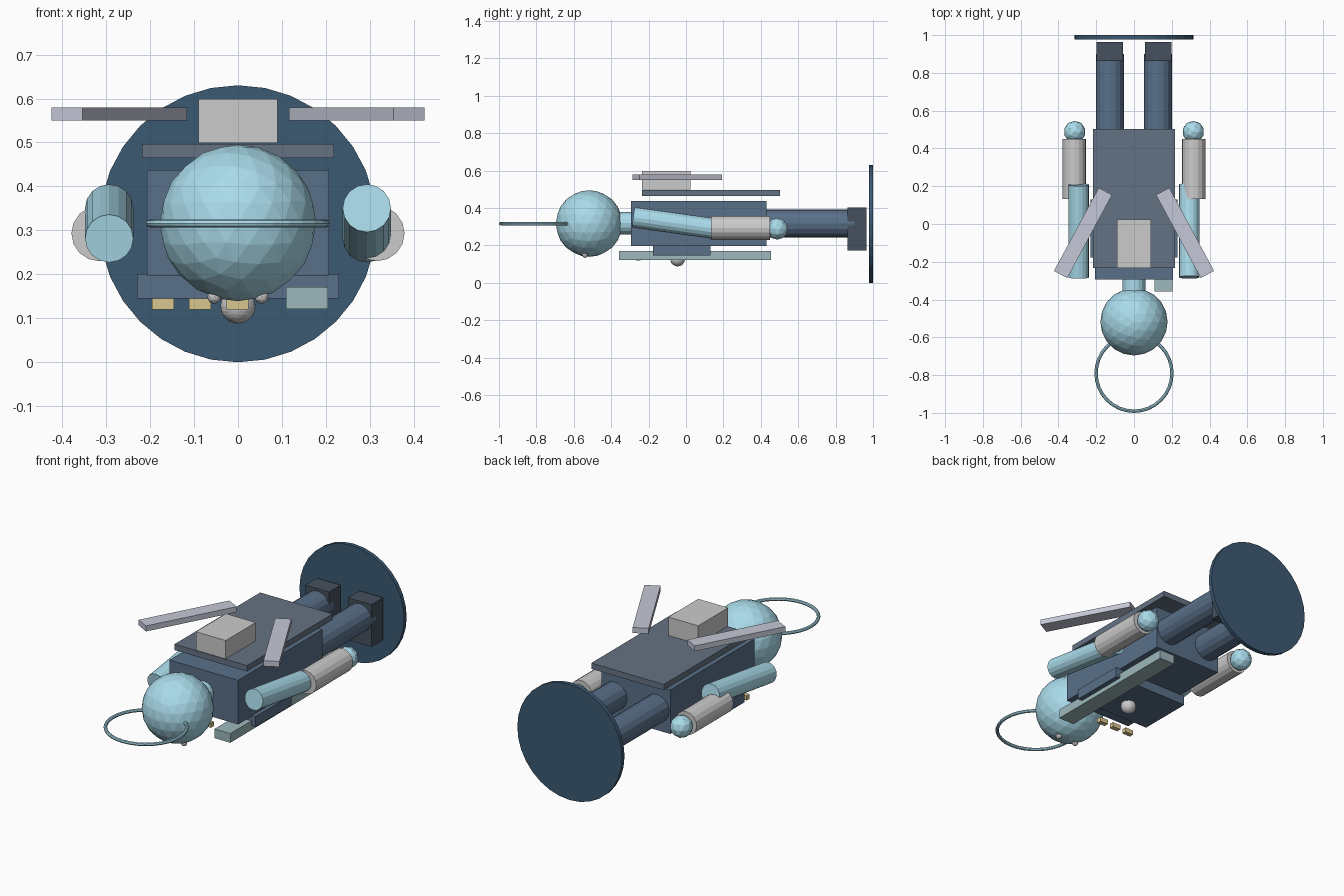
import bpy
from math import radians, pi

if "Cube" in bpy.data.objects:
    bpy.data.objects.remove(bpy.data.objects["Cube"])


def mat(name, rgb):
    m = bpy.data.materials.new(name)
    m.diffuse_color = (*rgb, 1)
    m.use_nodes = True
    m.node_tree.nodes["Principled BSDF"].inputs["Base Color"].default_value = m.diffuse_color
    return m


SKY = mat("sky_blue", (0.40, 0.71, 0.83))
NAVY = mat("navy", (0.045, 0.10, 0.17))
DENIM = mat("denim", (0.10, 0.16, 0.25))
SLATE = mat("slate", (0.13, 0.17, 0.23))
BOOT = mat("boot", (0.06, 0.08, 0.11))
WING = mat("wing", (0.56, 0.58, 0.68))
SASH = mat("sash", (0.34, 0.48, 0.50))
GOLD = mat("gold", (0.70, 0.57, 0.28))
PEARL = mat("pearl", (0.68, 0.68, 0.68))


def finish(name, material):
    o = bpy.context.object
    o.name = name
    if material:
        o.data.materials.append(material)
    return o


def box(name, loc, size, material=None, rz=0):
    bpy.ops.mesh.primitive_cube_add(size=1, location=loc, rotation=(0, 0, rz))
    bpy.context.object.scale = size
    return finish(name, material)


def rod(name, loc, r, length, material=None, tilt=0, sides=16):
    # cylinder lying along y, tilted about x
    bpy.ops.mesh.primitive_cylinder_add(vertices=sides, radius=r, depth=length, location=loc,
                                        rotation=(pi / 2 + tilt, 0, 0))
    return finish(name, material)


def ball(name, loc, r, material=None, detail=3):
    bpy.ops.mesh.primitive_ico_sphere_add(subdivisions=detail, radius=r, location=loc)
    return finish(name, material)


# Base disc behind the feet
rod("base_disc", (0, 0.989, 0.315), 0.315, 0.022, NAVY, sides=32)

# Head, halo and neck
ball("head", (0, -0.518, 0.317), 0.178, SKY)
bpy.ops.mesh.primitive_torus_add(major_segments=32, minor_segments=8, major_radius=0.201,
                                 minor_radius=0.009, location=(0, -0.79, 0.316))
finish("halo", SKY)
rod("neck", (0, -0.32, 0.319), 0.06, 0.10, SKY)

# Torso, belt, sash and back panel
box("torso", (0, 0.068, 0.317), (0.414, 0.725, 0.24), DENIM)
box("belt", (0, -0.023, 0.173), (0.46, 0.307, 0.056), DENIM)
box("sash", (0.157, 0.048, 0.146), (0.095, 0.813, 0.05), SASH)
box("back_panel", (0, 0.134, 0.481), (0.436, 0.736, 0.032), SLATE)
box("backpack", (0, -0.105, 0.549), (0.18, 0.258, 0.1))
ball("buckle", (0, -0.045, 0.128), 0.04, PEARL)

# Row of chest badges
for i in range(3):
    box(f"badge_{i + 1}", (-0.171 + 0.085 * i, -0.255, 0.132), (0.05, 0.026, 0.025), GOLD)

# Paired parts
for side, s in (("left", -1), ("right", 1)):
    ball(f"{side}_eye", (s * 0.054, -0.54, 0.149), 0.016, PEARL, 2)
    box(f"{side}_wing", (s * 0.27, -0.047, 0.565), (0.08, 0.5, 0.03), WING, s * radians(28.3))
    rod(f"{side}_upper_arm", (s * 0.293, -0.037, 0.316), 0.055, 0.495, SKY, -s * radians(8))
    rod(f"{side}_forearm", (s * 0.316, 0.291, 0.293), 0.063, 0.317)
    ball(f"{side}_hand", (s * 0.314, 0.488, 0.289), 0.058, SKY, 2)
    rod(f"{side}_leg", (s * 0.127, 0.65, 0.317), 0.074, 0.5, DENIM)
    box(f"{side}_foot", (s * 0.128, 0.914, 0.289), (0.142, 0.1, 0.23), BOOT)
